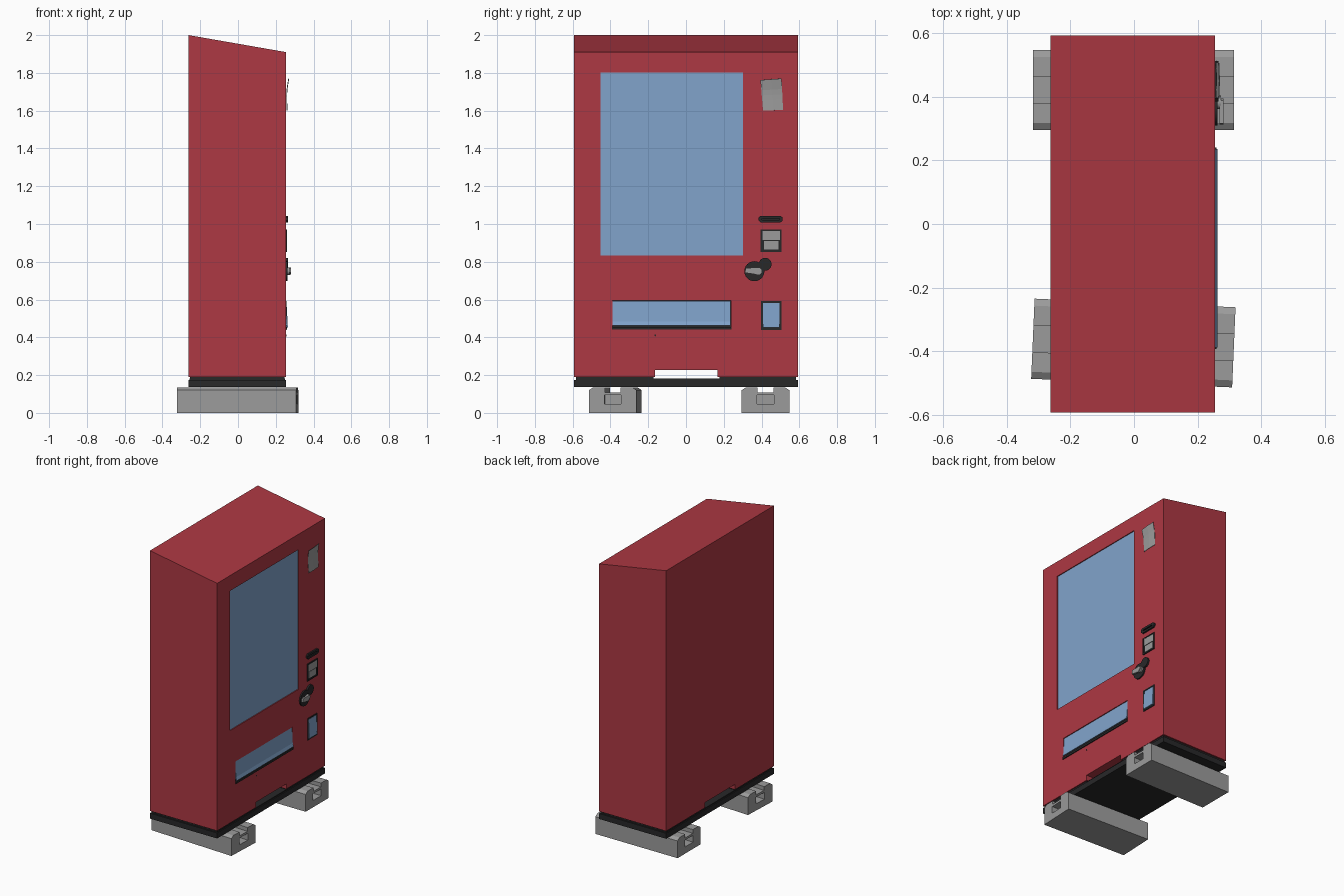
import bpy, bmesh, math
from mathutils import Matrix, Vector

if "Cube" in bpy.data.objects:
    bpy.data.objects.remove(bpy.data.objects["Cube"])

def mat(name, rgb):
    m = bpy.data.materials.new(name)
    m.diffuse_color = (*rgb, 1)
    m.use_nodes = True
    m.node_tree.nodes["Principled BSDF"].inputs["Base Color"].default_value = m.diffuse_color
    return m

RED = mat("red paint", (0.42, 0.04, 0.056))
BLUE = mat("blue glass", (0.22, 0.37, 0.60))
GREY = mat("concrete grey", (0.33, 0.33, 0.33))
BLACK = mat("black plastic", (0.021, 0.021, 0.022))
F = 0.254       # x of the door face
B = -0.262      # x of the rear face

def finish(bm, name, m):
    bmesh.ops.recalc_face_normals(bm, faces=bm.faces)
    me = bpy.data.meshes.new(name)
    bm.to_mesh(me)
    bm.free()
    me.materials.append(m)
    ob = bpy.data.objects.new(name, me)
    bpy.context.collection.objects.link(ob)
    return ob

def prism(name, pts, axis, a, b, m):
    """Extrude a 2D outline along axis 'x' (points are y,z) or 'y' (points are x,z)."""
    bm = bmesh.new()
    put = (lambda p, t: (t, p[0], p[1])) if axis == 'x' else (lambda p, t: (p[0], t, p[1]))
    lo = [bm.verts.new(put(p, a)) for p in pts]
    hi = [bm.verts.new(put(p, b)) for p in pts]
    bm.faces.new(lo)
    bm.faces.new(hi)
    n = len(pts)
    for i in range(n):
        bm.faces.new((lo[i], lo[(i + 1) % n], hi[(i + 1) % n], hi[i]))
    return finish(bm, name, m)

def box(name, x0, x1, y0, y1, z0, z1, m):
    return prism(name, [(y0, z0), (y1, z0), (y1, z1), (y0, z1)], 'x', x0, x1, m)

def disc(name, y, z, r, x0, x1, m, n=24):
    pts = [(y + r * math.cos(2 * math.pi * i / n), z + r * math.sin(2 * math.pi * i / n)) for i in range(n)]
    ob = prism(name, pts, 'x', x0, x1, m)
    bpy.context.view_layer.objects.active = ob
    ob.select_set(True)
    bpy.ops.object.shade_smooth_by_angle(angle=math.radians(35))
    ob.select_set(False)
    return ob

def cut(ob, *dims):
    c = box("cutter", *dims, ob.data.materials[0])
    c.hide_render = True
    mod = ob.modifiers.new("cut", 'BOOLEAN')
    mod.operation, mod.solver, mod.object = 'DIFFERENCE', 'EXACT', c
    bpy.context.view_layer.objects.active = ob
    bpy.ops.object.modifier_apply(modifier=mod.name)
    bpy.data.objects.remove(c)

def frame(name, y0, y1, z0, z1, t, depth, m):
    ob = box(name, F - 0.01, F + depth, y0, y1, z0, z1, m)
    cut(ob, F + 0.001, F + 1, y0 + t, y1 - t, z0 + t, z1 - t)
    return ob

# cabinet with sloping top, bottom tunnel and recessed openings
body = prism("cabinet", [(B, 0.19), (F, 0.19), (F, 1.91), (B, 2.0)], 'y', -0.592, 0.592, RED)
cut(body, -1, 1, -0.163, 0.168, 0.0, 0.226)
cut(body, F - 0.01, 1, -0.453, 0.302, 0.832, 1.803)
cut(body, F - 0.03, 1, -0.39, 0.238, 0.442, 0.595)

# plinth with recessed neck
box("plinth", B, F, -0.592, 0.592, 0.137, 0.175, BLACK)
box("plinth_neck", B + 0.006, F - 0.006, -0.583, 0.583, 0.174, 0.183, BLACK)
for s, (a, b) in {"left": (-0.592, -0.163), "right": (0.168, 0.592)}.items():
    box("neck_spacer_" + s, B + 0.008, F - 0.008, a + 0.01, b - 0.01, 0.182, 0.192, BLACK)

# display window
box("display_window", F - 0.012, F - 0.006, -0.453, 0.302, 0.832, 1.803, BLUE)

# delivery hatch: dark backing, leaning flap, lip
box("hatch_backing", F - 0.032, F - 0.026, -0.39, 0.238, 0.442, 0.595, BLACK)
prism("hatch_flap", [(F - 0.010, 0.593), (F - 0.004, 0.593), (F + 0.002, 0.485), (F + 0.009, 0.462),
                     (F + 0.003, 0.462), (F - 0.006, 0.485)], 'y', -0.388, 0.236, BLUE)
box("hatch_lip", F - 0.028, F + 0.006, -0.392, 0.24, 0.441, 0.455, BLACK)
box("hatch_flap_seam", F - 0.002, F + 0.0035, -0.388, 0.236, 0.473, 0.478, BLACK)

# coin return
frame("coin_return_frame", 0.398, 0.505, 0.44, 0.592, 0.008, 0.004, BLACK)
prism("coin_return_flap", [(F, 0.582), (F + 0.003, 0.582), (F + 0.010, 0.452), (F, 0.452)],
      'y', 0.408, 0.494, BLUE)

# bill slot: eight-sided bezel with a slit
bezel = prism("bill_slot", [(0.385, 1.018), (0.395, 1.008), (0.5, 1.008), (0.512, 1.018),
                            (0.512, 1.034), (0.5, 1.043), (0.395, 1.043), (0.385, 1.034)],
              'x', F - 0.005, F + 0.011, BLACK)
cut(bezel, F + 0.003, 1, 0.402, 0.494, 1.021, 1.029)

# coin panel
frame("coin_panel_frame", 0.395, 0.505, 0.853, 0.972, 0.008, 0.006, BLACK)
box("coin_panel_upper", F, F + 0.004, 0.404, 0.497, 0.914, 0.964, GREY)
box("coin_panel_lower", F, F + 0.003, 0.412, 0.489, 0.866, 0.910, GREY)

# lock with turning handle
disc("lock_plate", 0.362, 0.75, 0.053, F - 0.005, F + 0.009, BLACK)
disc("lock_cover", 0.419, 0.787, 0.034, F - 0.005, F + 0.012, BLACK)
disc("handle_hub", 0.382, 0.75, 0.021, F, F + 0.020, GREY, 16)
prism("handle_grip", [(0.312, 0.742), (0.375, 0.732), (0.395, 0.75), (0.388, 0.769), (0.316, 0.768)],
      'x', F + 0.015, F + 0.027, GREY)
disc("key_hole", -0.163, 0.41, 0.005, F - 0.004, F + 0.002, BLACK, 10)

# curled paper notice, slightly askew
bm = bmesh.new()
rows = []
for i in range(7):
    t = i / 6
    l, r = Vector((0.408, 1.60)).lerp(Vector((0.394, 1.762)), t), Vector((0.514, 1.604)).lerp(Vector((0.506, 1.77)), t)
    bulge = 0.004 + 0.010 * max(0, t - 0.6) / 0.4 + 0.004 * max(0, 0.4 - t)
    rows.append([bm.verts.new((F + bulge + (0.002 if j == 1 else 0), *l.lerp(r, j / 2))) for j in range(3)])
for p, q in zip(rows, rows[1:]):
    for j in range(2):
        bm.faces.new((p[j], p[j + 1], q[j + 1], q[j]))
paper = finish(bm, "paper_notice", GREY)
paper.modifiers.new("thickness", 'SOLIDIFY').thickness = 0.002

# two concrete support blocks with top groove and blind end sockets
W, G, H = 0.126, 0.042, 0.135
outline = [(-W, 0), (W, 0), (W, 0.12), (W - 0.022, H), (G, H), (G, 0.109),
           (-G, 0.109), (-G, H), (-W + 0.022, H), (-W, 0.12)]
for name, x, y, ang in (("right_block", -0.002, 0.421, 0), ("left_block", -0.002, -0.374, -2.45)):
    block = prism(name, outline, 'x', -0.316, 0.316, GREY)
    for x0, x1 in ((0.256, 1), (-1, -0.256)):
        cut(block, x0, x1, -0.044, 0.044, 0.047, 0.094)
    block.data.transform(Matrix.Translation((x, y, 0)) @ Matrix.Rotation(math.radians(ang), 4, 'Z'))
